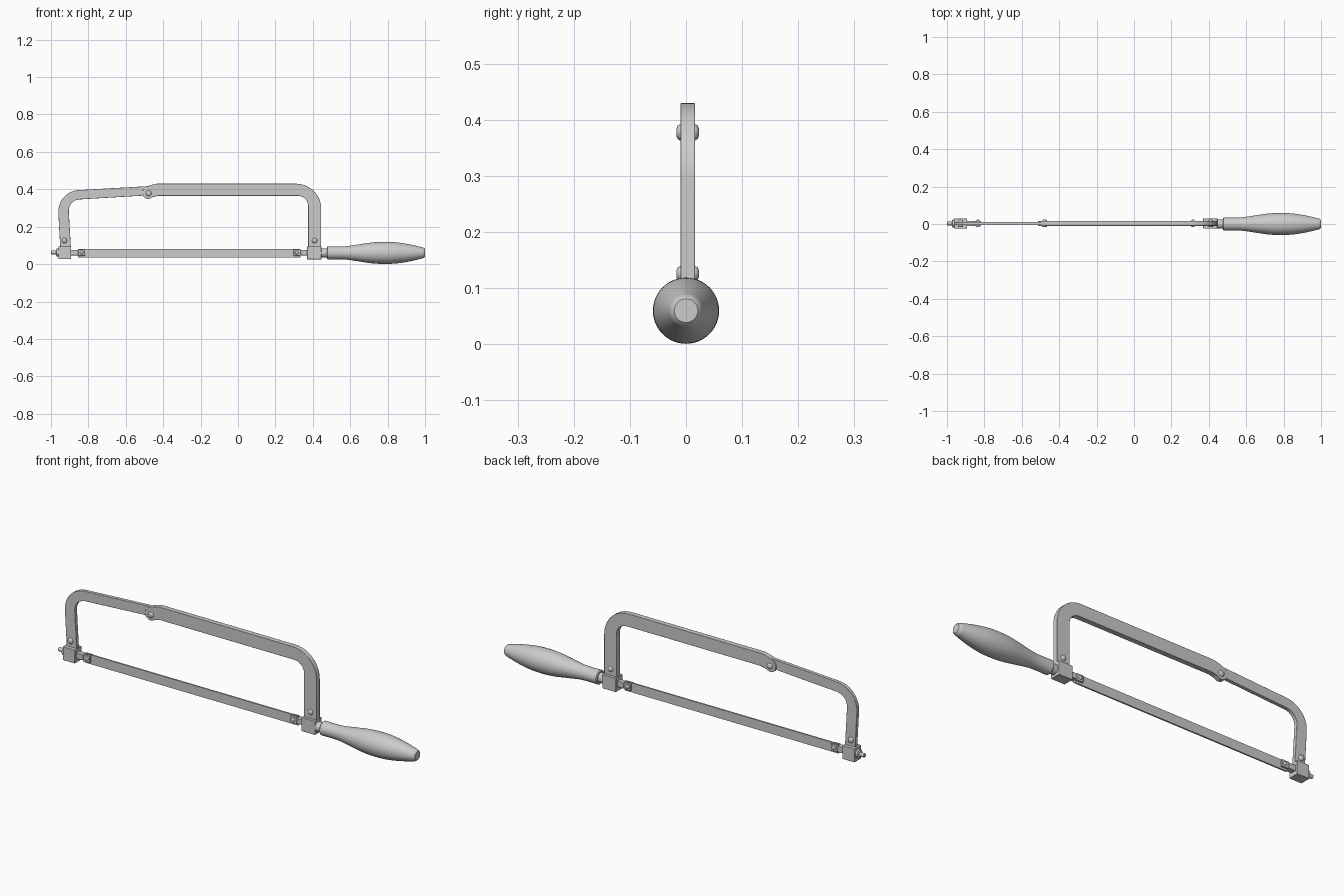
import bpy, bmesh, math
from mathutils import Matrix, Vector

if "Cube" in bpy.data.objects:
    bpy.data.objects.remove(bpy.data.objects["Cube"])

YC = 0.003   # the steel frame sits slightly off the handle axis


def finish(name, bm, bevel=0.0):
    bmesh.ops.recalc_face_normals(bm, faces=bm.faces[:])
    me = bpy.data.meshes.new(name)
    bm.to_mesh(me)
    bm.free()
    ob = bpy.data.objects.new(name, me)
    bpy.context.collection.objects.link(ob)
    if bevel:
        mod = ob.modifiers.new("edge_round", 'BEVEL')
        mod.width, mod.segments, mod.limit_method = bevel, 2, 'ANGLE'
    bpy.ops.object.select_all(action='DESELECT')
    ob.select_set(True)
    bpy.context.view_layer.objects.active = ob
    bpy.ops.object.shade_smooth_by_angle(angle=math.radians(35))
    return ob


def plate(name, pts, half, yc=YC, bevel=0.0015):
    """Flat outline in x/z, extruded along y."""
    bm = bmesh.new()
    face = bm.faces.new([bm.verts.new((x, yc - half, z)) for x, z in pts])
    new = bmesh.ops.extrude_face_region(bm, geom=[face])['geom']
    bmesh.ops.translate(bm, vec=(0, 2 * half, 0),
                        verts=[v for v in new if isinstance(v, bmesh.types.BMVert)])
    return finish(name, bm, bevel)


def box(name, x0, x1, y0, y1, z0, z1, bevel=0.002):
    return plate(name, [(x0, z0), (x1, z0), (x1, z1), (x0, z1)],
                 (y1 - y0) / 2, (y0 + y1) / 2, bevel)


def lathe(name, prof, origin, axis, seg=32):
    """Revolve (distance, radius) pairs about an axis through origin."""
    bm = bmesh.new()
    rot = Vector((0, 0, 1)).rotation_difference(Vector(axis)).to_matrix()
    rings = []
    for d, r in prof:
        rings.append([bm.verts.new(Vector(origin) + rot @ Vector(
            (r * math.cos(2 * math.pi * i / seg), r * math.sin(2 * math.pi * i / seg), d)))
            for i in range(seg)])
    for a, b in zip(rings, rings[1:]):
        for i in range(seg):
            j = (i + 1) % seg
            bm.faces.new((a[i], a[j], b[j], b[i]))
    bm.faces.new(rings[0])
    bm.faces.new(rings[-1])
    return finish(name, bm)


def arc(cx, cz, r, a0, a1, n=12):
    return [(cx + r * math.cos(math.radians(a0 + (a1 - a0) * i / n)),
             cz + r * math.sin(math.radians(a0 + (a1 - a0) * i / n))) for i in range(n + 1)]


def smooth(pts, steps=6):
    """Catmull-Rom interpolation of a profile."""
    p = [pts[0]] + pts + [pts[-1]]
    out = []
    for k in range(1, len(p) - 2):
        for s in range(steps):
            t = s / steps
            out.append(tuple(0.5 * (2 * b + (c - a) * t + (2 * a - 5 * b + 4 * c - d) * t * t
                                    + (3 * b - a - 3 * c + d) * t ** 3)
                             for a, b, c, d in zip(*p[k - 1:k + 3])))
    return out + [pts[-1]]


def rivet(name, x, z, r, half):
    dome = [(-half, r * .45), (-half * .9, r * .78), (-half * .65, r),
            (half * .65, r), (half * .9, r * .78), (half, r * .45)]
    lathe(name, dome, (x, YC, z), (0, 1, 0), 24)


# Rear frame with rounded corner and hinge lug
plate("rear_frame",
      arc(0.31, 0.295, 0.135, 90, 0) + [(0.445, 0.08), (0.375, 0.08)]
      + arc(0.32, 0.31, 0.055, 0, 90)
      + [(-0.425, 0.365), (-0.445, 0.361)]
      + arc(-0.48, 0.381, 0.032, 310, 150)
      + [(-0.495, 0.412), (-0.46, 0.424), (-0.435, 0.43)], 0.013)

# Front frame, thinner and slightly tilted
plate("front_frame",
      [(-0.46, 0.418)] + arc(-0.845, 0.28, 0.116, 92, 182)
      + [(-0.95, 0.08), (-0.893, 0.08)]
      + arc(-0.845, 0.286, 0.06, 182, 92)
      + [(-0.46, 0.369)], 0.009)

# Rivets
rivet("hinge_rivet", -0.478, 0.378, 0.015, 0.02)
rivet("front_leg_rivet", -0.928, 0.126, 0.014, 0.02)
rivet("rear_leg_rivet", 0.41, 0.126, 0.014, 0.02)

# Square sockets at the leg ends
box("front_socket", -0.96, -0.892, -0.024, 0.030, 0.027, 0.095)
box("rear_socket", 0.37, 0.446, -0.024, 0.030, 0.025, 0.095)

# Blade
plate("blade", [(-0.855, 0.035), (0.335, 0.035), (0.335, 0.082), (-0.855, 0.082)],
      0.004, YC, 0)

# Blade holders: square shank, forked cheeks and a cross pin at each end
for label, s, x in (("front", 1, -0.895), ("rear", -1, 0.375)):
    a, b, c = x, x + s * 0.04, x + s * 0.077
    box(label + "_holder_shank", min(a, b), max(a, b), YC - .014, YC + .014, 0.047, 0.076)
    for side, y in (("left", YC + .009), ("right", YC - .009)):
        box(f"{label}_holder_cheek_{side}", min(b, c), max(b, c),
            y - .005, y + .005, 0.044, 0.079)
    rivet(label + "_blade_pin", x + s * 0.06, 0.062, 0.010, 0.02)

# Tension screw and nut at the front
lathe("tension_nut", [(-0.974, 0.012), (-0.970, 0.021), (-0.958, 0.021)],
      (0, YC, 0.062), (1, 0, 0), 24)
lathe("tension_screw", [(-1.0, 0.007), (-0.997, 0.010), (-0.955, 0.010)],
      (0, YC, 0.062), (1, 0, 0), 20)

# Ferrule and turned handle
lathe("ferrule", [(0.44, 0.024), (0.485, 0.024)], (0, 0, 0.06), (1, 0, 0))
lathe("handle",
      [(0.475, 0.031)] + smooth([(0.479, 0.035), (0.53, 0.034), (0.58, 0.036),
                                 (0.65, 0.046), (0.72, 0.056), (0.785, 0.059),
                                 (0.85, 0.056), (0.92, 0.045), (0.985, 0.030)])
      + [(0.994, 0.027), (1.0, 0.021)], (0, 0, 0.06), (1, 0, 0), 48)
